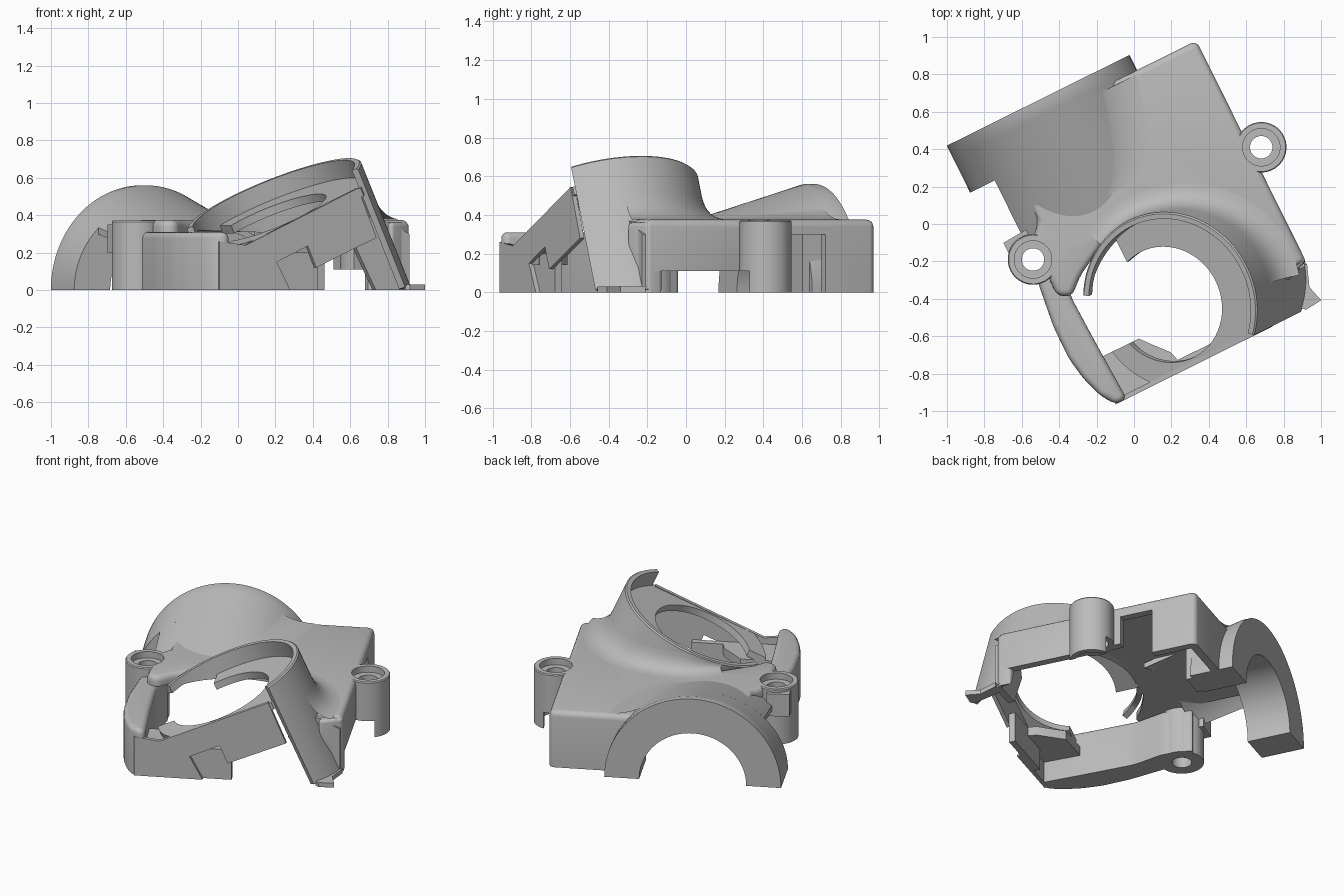
import bpy, bmesh
from math import sin, cos, pi, radians, sqrt
from mathutils import Matrix, Vector

if "Cube" in bpy.data.objects:
    bpy.data.objects.remove(bpy.data.objects["Cube"])

grey = bpy.data.materials.new("plain grey")
grey.use_nodes = True
grey.diffuse_color = (0.5, 0.5, 0.5, 1)
grey.node_tree.nodes["Principled BSDF"].inputs["Base Color"].default_value = (0.5, 0.5, 0.5, 1)

# The housing is built square, then turned as a whole
TURN = Matrix.Rotation(radians(26.4), 4, 'Z')
SLOPE, RIM, R = radians(24), 0.505, 0.5
TILT = Matrix.Translation((-0.02, -0.47, RIM)) @ Matrix.Rotation(-SLOPE, 4, 'Y')
UPRIGHT = Matrix.Rotation(pi / 2, 4, 'X')
ID = Matrix.Identity(4)
parts, cutters = [], []


def finish(name, bm, frame=ID, helper=False):
    bmesh.ops.recalc_face_normals(bm, faces=bm.faces)
    me = bpy.data.meshes.new(name)
    bm.to_mesh(me)
    bm.free()
    me.transform(TURN @ frame)
    me.materials.append(grey)
    ob = bpy.data.objects.new(name, me)
    bpy.context.collection.objects.link(ob)
    ob.hide_render = helper
    (cutters if helper else parts).append(ob)
    return ob


def prism(name, pts, z0, z1, frame=ID, bevel=0, helper=False):
    bm = bmesh.new()
    base = bm.faces.new([bm.verts.new((x, y, z0)) for x, y in pts])
    for v in bmesh.ops.extrude_face_region(bm, geom=[base])["geom"]:
        if isinstance(v, bmesh.types.BMVert):
            v.co.z = z1
    if bevel:
        edges = [e for e in bm.edges if max(v.co.z for v in e.verts) > z0 + 0.01]
        bmesh.ops.bevel(bm, geom=edges, offset=bevel, segments=4, profile=0.5,
                        affect='EDGES', clamp_overlap=True)
    return finish(name, bm, frame, helper)


def rect(x0, x1, y0, y1):
    return [(x0, y0), (x1, y0), (x1, y1), (x0, y1)]


def circle(cx, cy, r, n=64):
    return [(cx + r * cos(2 * pi * i / n), cy + r * sin(2 * pi * i / n)) for i in range(n)]


def grid(name, rows, frame=ID, close_row=False, close_all=False, caps=False):
    bm = bmesh.new()
    vs = [[bm.verts.new(p) for p in row] for row in rows]
    n, m = len(vs), len(vs[0])
    for i in range(n if close_all else n - 1):
        for j in range(m if close_row else m - 1):
            a, b = vs[i], vs[(i + 1) % n]
            bm.faces.new((a[j], a[(j + 1) % m], b[(j + 1) % m], b[j]))
    if caps:
        bm.faces.new(vs[0])
        bm.faces.new(vs[-1][::-1])
    return finish(name, bm, frame)


def fillet(p0, p1, p2, n=8):
    return [p0 * (1 - t) ** 2 + p1 * 2 * t * (1 - t) + p2 * t * t for t in (i / n for i in range(n + 1))]


def cutter(pts, z0, z1, frame=ID):
    return prism("cutter", pts, z0, z1, frame, helper=True)


def cut(ob, *tools):
    bpy.context.view_layer.objects.active = ob
    for tool in tools:
        mod = ob.modifiers.new("cut", 'BOOLEAN')
        mod.object, mod.operation, mod.solver = tool, 'DIFFERENCE', 'EXACT'
        bpy.ops.object.modifier_apply(modifier=mod.name)


# Screw bosses
BOSSES = {"left_boss": (-0.568, 0.07), "right_boss": (0.792, 0.065)}
BOSS_PROFILE = [(0.06, 0), (0.135, 0), (0.135, 0.365), (0.13, 0.372), (0.1, 0.372), (0.1, 0.33), (0.06, 0.33)]
holes = []
for name, (x, y) in BOSSES.items():
    boss = grid(name, [[(x + r * cos(a), y + r * sin(a), z) for r, z in BOSS_PROFILE]
                       for a in (2 * pi * i / 48 for i in range(48))], close_row=True, close_all=True)
    holes += [cutter(circle(x, y, 0.1), 0.33, 0.6), cutter(circle(x, y, 0.06), -0.2, 0.6)]
    if name == "right_boss":
        cut(boss, cutter(circle(x, y, 0.1), -0.2, 0.25), cutter(rect(0.6, 0.85, -0.1, 0.3), -0.2, 0.11))
prism("boss_lug", [(-0.67, 0.15), (-0.6, 0.18), (-0.53, 0.18), (-0.53, 0.23), (-0.67, 0.22)], 0.2, 0.35)

# Main box with a hollow underside and side notches
bore = cutter(circle(0, 0, R - 0.02), -0.8, 0.6, TILT)
body = prism("main_box", [(-0.45, 0.56), (-0.45, 0.24), (-0.53, 0.16), (-0.54, -0.16), (-0.47, -0.2),
                          (-0.38, -0.12), (-0.2, -0.02), (0.1, -0.2), (0.5, -0.59), (0.735, -0.59),
                          (0.735, 0.73), (0.2, 0.73), (0.2, 0.56)], 0, 0.375, bevel=0.035)
cut(body,
    cutter([(-0.9, -1), (0.685, -1), (0.685, 0.68), (0.35, 0.68), (0.35, 0.5), (0.18, 0.5),
            (0.18, 0.6), (-0.9, 0.6)], -0.2, 0.31),
    cutter(rect(0.6, 0.9, 0.23, 0.44), -0.2, 0.3),
    cutter(rect(0.6, 0.9, -0.56, 0.24), -0.2, 0.11), bore, *holes)

# Front corner of the box, its inner web and foot
corner = prism("front_corner", [(0.735, -0.5), (0.735, -0.585), (0.6, -0.64), (0.56, -0.5)],
               0, 0.36, bevel=0.02)
cut(corner, bore)
prism("corner_web", [(0.52, 0), (0.72, 0), (0.72, 0.3), (0.6, 0.36), (0.45, 0.4), (0.4, 0.23)],
      0.57, 0.61, UPRIGHT)
prism("corner_foot", [(0.6, -0.8), (0.62, -0.82), (0.715, -0.81), (0.69, -0.72),
                      (0.735, -0.6), (0.66, -0.6)], 0, 0.03)

# Thick left side wall
left = prism("left_wall", [(-0.46, 0.2), (-0.58, 0.1), (-0.605, -0.1), (-0.63, -0.3), (-0.632, -0.49),
                           (-0.61, -0.62), (-0.57, -0.74), (-0.517, -0.82), (-0.45, -0.82),
                           (-0.465, -0.5), (-0.475, -0.2), (-0.43, 0)], 0, 0.31, bevel=0.045)
cut(left, *holes)

# Front wall below the tilted floor, with the notch in its lower edge
prism("front_wall", [(-0.517, 0), (-0.095, 0), (-0.175, 0.15), (0.01, 0.235), (0.06, 0.12),
                     (0.33, 0.24), (0.42, 0.28), (0.31, 0.545), (-0.36, 0.24), (-0.517, 0.26)],
      0.795, 0.82, UPRIGHT)
prism("front_block", rect(-0.3, 0.08, -0.795, -0.755), 0, 0.2)
prism("front_ledge", [(-0.47, -0.8), (-0.1, -0.8), (-0.13, -0.7), (-0.2, -0.62),
                      (-0.25, -0.56), (-0.47, -0.56)], 0.14, 0.2)


# Tilted collar wall; its front end reaches the ground as a leg
def depth_at(a, z):
    return (z - RIM - R * cos(a) * sin(SLOPE)) / cos(SLOPE)


rows = []
for deg in range(-44, 151, 2):
    a = radians(deg)
    w = min(depth_at(a, 0.016 if deg < -10 else 0.31), -0.05)
    rows.append([(r * cos(a), r * sin(a), h) for r, h in
                 ((R, w), (R, -0.008), (R - 0.008, 0), (R - 0.035, 0), (R - 0.035, w))])
grid("collar_wall", rows, TILT, close_row=True, caps=True)

# Concave blend from collar to deck
rows = []
for deg in range(-16, 117, 4):
    a = radians(deg)
    top_z = RIM + R * cos(a) * sin(SLOPE)
    p0, p1 = (TILT @ Vector((R * cos(a), R * sin(a), depth_at(a, z)))
              for z in (min(0.5, top_z - 0.005), 0.376))
    rows.append(fillet(p0, p1, p1 + Vector((cos(a), sin(a), 0)) * 0.11))
grid("collar_blend", rows)

# Tilted floor with its round opening
arc = [radians(d) for d in range(-46, 227, 4)]
floor = prism("tilted_floor", [((R - 0.02) * cos(a), (R - 0.02) * sin(a)) for a in arc],
              -0.15, -0.104, TILT)
cut(floor, cutter(circle(-0.06, 0.005, 0.315), -0.5, 0.2, TILT),
    cutter(rect(-0.7, -0.16, -0.09, 0.7), -0.5, 0.2, TILT))

# Arched mouth at the back
MID, HALF, BORE = -0.165, 0.545, 0.33


def crest(v):
    return 0.37 + 0.19 * (1 - min(max((0.78 - v) / 0.64, 0), 1))


def arch_row(v, a0, a1, n=48):
    angles = [a0 + (a1 - a0) * i / n for i in range(n + 1)]
    return [(MID + HALF * cos(a), v, crest(v) * sin(a)) for a in angles]


rows = []
for i in range(8):
    v = 0.54 + 0.04 * i
    inner = [(MID + BORE * cos(pi * j / 48), v, BORE * sin(pi * j / 48)) for j in range(49)]
    rows.append(arch_row(v, 0, pi) + inner[::-1])
grid("arched_mouth", rows, close_row=True, caps=True)

# Shell fading from the arch into the deck
rows = []
for i in range(14):
    v = 0.14 + 0.4 * i / 13
    outer = arch_row(v, radians(52), radians(137))
    rows.append(outer + [(x, y, z - 0.035) for x, y, z in outer[::-1]])
shell = grid("arch_shell", rows, close_row=True, caps=True)
cut(shell, bore, *holes)

# Concave blend beside the arch
rows = []
for i in range(15):
    v = 0.2 + 0.51 * i / 14
    c = crest(v)
    z = 0.376 + (c - 0.376) * 0.55
    p0, p1 = (Vector((MID + HALF * sqrt(1 - (h / c) ** 2), v, h)) for h in (z, 0.377))
    rows.append(fillet(p0, p1, p1 + Vector((0.14, 0, 0))))
grid("arch_blend", rows)

# Clean up cutters, then shade
for ob in cutters:
    bpy.data.objects.remove(ob)
for ob in parts:
    bpy.ops.object.select_all(action='DESELECT')
    ob.select_set(True)
    bpy.context.view_layer.objects.active = ob
    bpy.ops.object.shade_smooth_by_angle(angle=radians(35))
